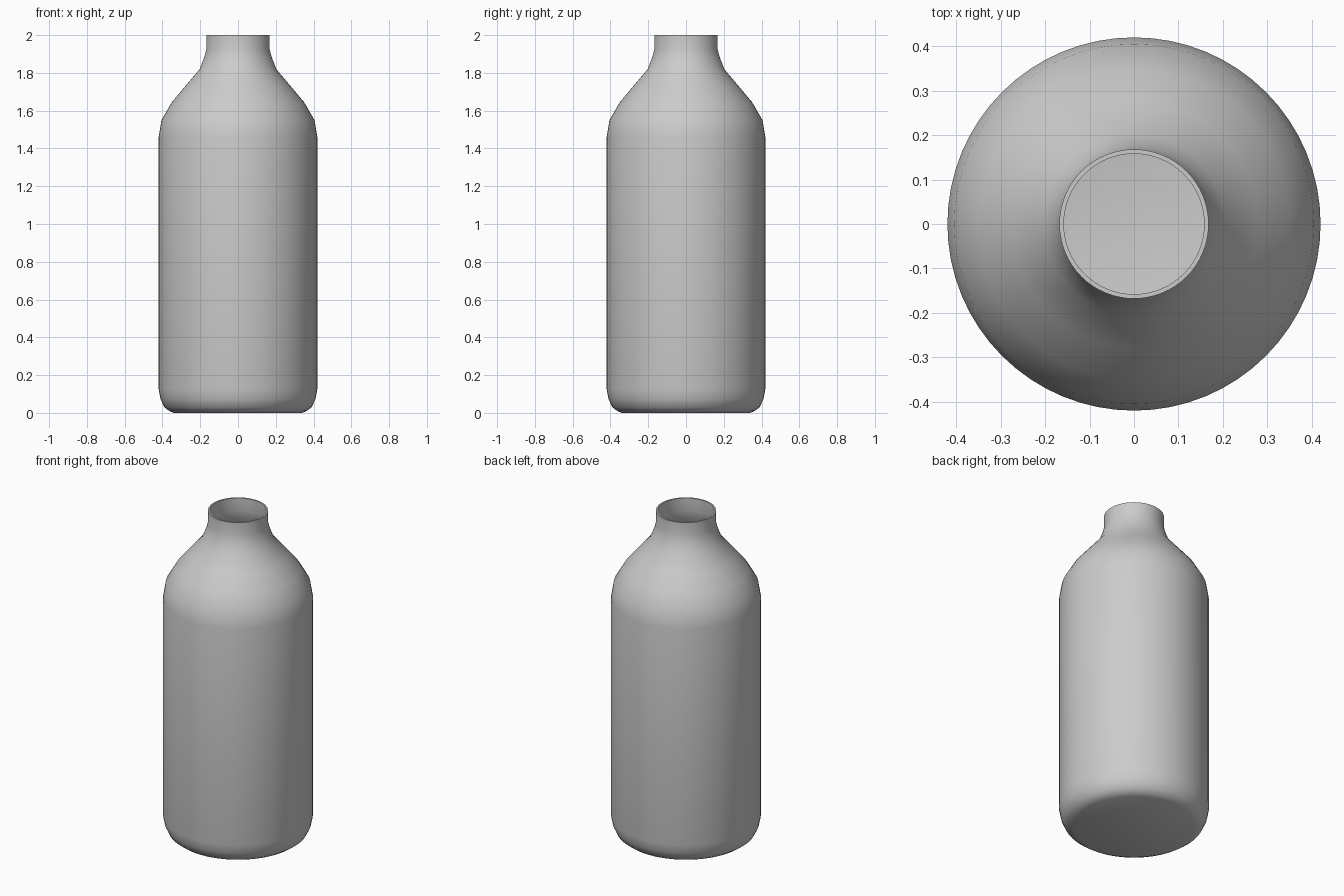
import bpy, bmesh, math

if "Cube" in bpy.data.objects:
    bpy.data.objects.remove(bpy.data.objects["Cube"])

SIDES = 64
WALL = 0.01

# Outer silhouette (radius, height) from base to lip
profile = [
    (0.34, 0.0), (0.365, 0.011), (0.39, 0.03), (0.41, 0.073), (0.42, 0.125),
    (0.42, 1.46), (0.405, 1.55), (0.35, 1.645), (0.277, 1.732),
    (0.203, 1.82), (0.178, 1.885), (0.168, 1.925), (0.168, 2.0),
]


def lathe(name, points):
    bm = bmesh.new()
    rings = []
    for r, z in points:
        rings.append([bm.verts.new((r * math.cos(2 * math.pi * i / SIDES),
                                    r * math.sin(2 * math.pi * i / SIDES), z))
                      for i in range(SIDES)])
    for low, high in zip(rings, rings[1:]):
        for i in range(SIDES):
            j = (i + 1) % SIDES
            bm.faces.new((low[i], low[j], high[j], high[i]))
    bm.faces.new(rings[0][::-1])
    mesh = bpy.data.meshes.new(name)
    bm.to_mesh(mesh)
    bm.free()
    obj = bpy.data.objects.new(name, mesh)
    bpy.context.collection.objects.link(obj)
    return obj


# Bottle shell, open at the neck, with a thin inner wall
bottle = lathe("bottle", profile)
shell = bottle.modifiers.new("wall", "SOLIDIFY")
shell.thickness = WALL
shell.offset = -1
shell.use_even_offset = True

bpy.context.view_layer.objects.active = bottle
bottle.select_set(True)
bpy.ops.object.modifier_apply(modifier="wall")
bpy.ops.object.shade_smooth_by_angle(angle=math.radians(40))
